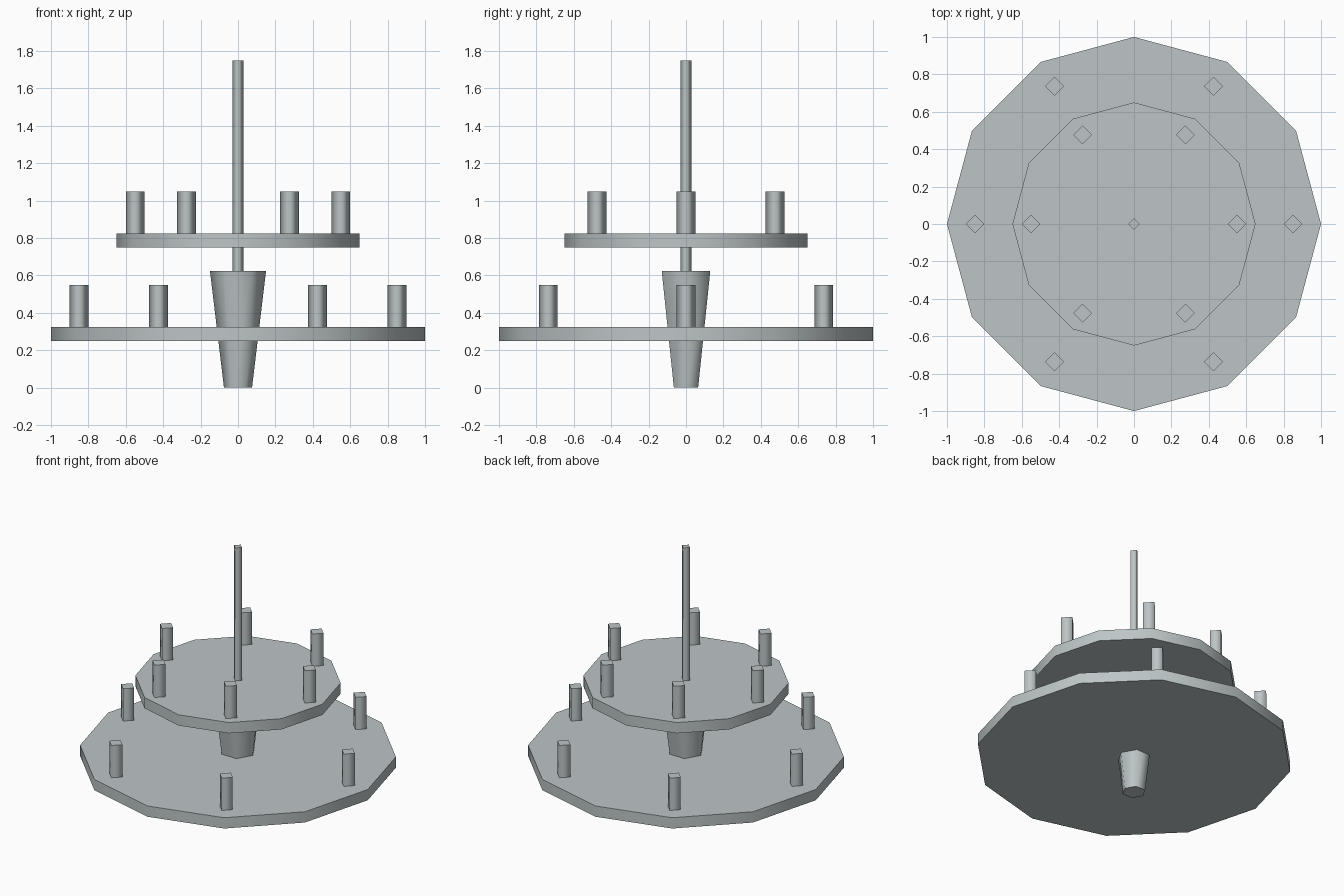
import bpy, bmesh, math

if "Cube" in bpy.data.objects:
    bpy.data.objects.remove(bpy.data.objects["Cube"])

metal = bpy.data.materials.new("pale_grey_metal")
metal.diffuse_color = (0.51, 0.56, 0.565, 1.0)
metal.use_nodes = True
metal.node_tree.nodes["Principled BSDF"].inputs["Base Color"].default_value = metal.diffuse_color


def prism(name, sides, r_bottom, r_top, z0, z1, x=0.0, y=0.0):
    """Upright prism or cone: smooth sides, sharp flat caps, one corner on +x."""
    bm = bmesh.new()
    rings = []
    for r, z in ((r_bottom, z0), (r_top, z1)):
        rings.append([bm.verts.new((r * math.cos(math.tau * i / sides),
                                    r * math.sin(math.tau * i / sides), z - z0))
                      for i in range(sides)])
    low, high = rings
    caps = [bm.faces.new(low[::-1]), bm.faces.new(high)]
    for i in range(sides):
        j = (i + 1) % sides
        bm.faces.new((low[i], low[j], high[j], high[i])).smooth = True
    for cap in caps:
        for edge in cap.edges:
            edge.smooth = False
    mesh = bpy.data.meshes.new(name)
    bm.to_mesh(mesh)
    bm.free()
    mesh.materials.append(metal)
    obj = bpy.data.objects.new(name, mesh)
    obj.location = (x, y, z0)
    bpy.context.collection.objects.link(obj)
    return obj


# central tapered hub and hanging rod
prism("hub", 6, 0.075, 0.15, 0.0, 0.625)
prism("hanging_rod", 4, 0.03, 0.03, 0.625, 1.75)

# two tiers, each a plate with a ring of six candles
for tier, radius, z in (("lower", 1.0, 0.25), ("upper", 0.65, 0.75)):
    prism(tier + "_plate", 12, radius, radius, z, z + 0.075)
    ring = radius - (0.15 if tier == "lower" else 0.10)
    for k in range(6):
        a = math.tau * k / 6
        prism(f"{tier}_candle_{k + 1}", 4, 0.05, 0.05, z + 0.075, z + 0.30,
              ring * math.cos(a), ring * math.sin(a))
